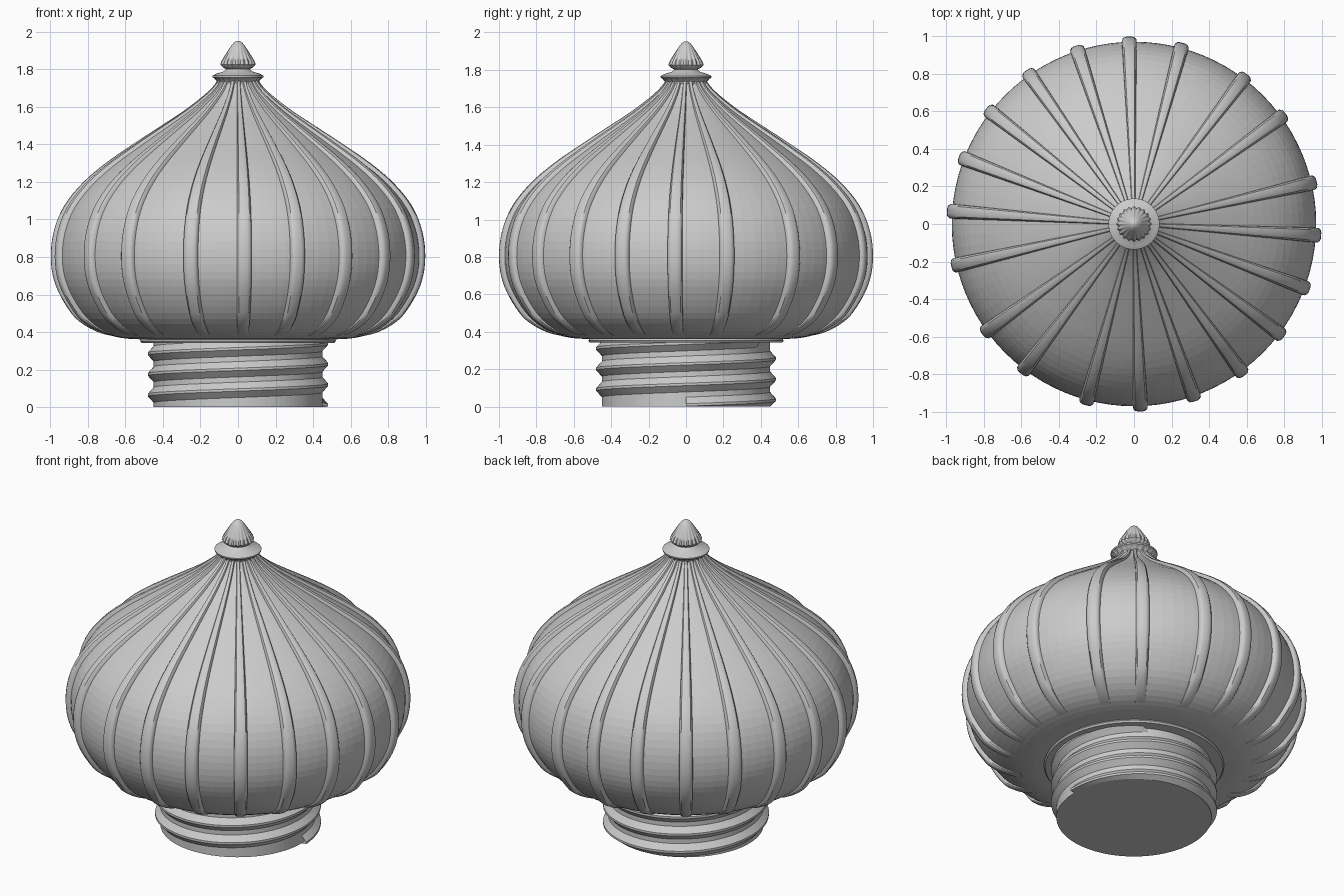
import bpy, bmesh, math
from mathutils import Vector

if "Cube" in bpy.data.objects:
    bpy.data.objects.remove(bpy.data.objects["Cube"])


def make(name, grid, wrap, caps=False, smooth=None):
    """Skin a list of vertex rows; wrap closes each row, caps fill both ends."""
    bm = bmesh.new()
    rows = [[bm.verts.new(p) for p in row] for row in grid]
    n = len(rows[0])
    for a, b in zip(rows, rows[1:]):
        for j in range(n if wrap else n - 1):
            k = (j + 1) % n
            bm.faces.new((a[j], a[k], b[k], b[j]))
    if caps:
        bm.faces.new(rows[0])
        bm.faces.new(rows[-1])
    bmesh.ops.remove_doubles(bm, verts=bm.verts, dist=0.00005)
    bmesh.ops.recalc_face_normals(bm, faces=bm.faces)
    me = bpy.data.meshes.new(name)
    bm.to_mesh(me)
    bm.free()
    ob = bpy.data.objects.new(name, me)
    bpy.context.collection.objects.link(ob)
    if smooth:
        bpy.ops.object.select_all(action='DESELECT')
        ob.select_set(True)
        bpy.context.view_layer.objects.active = ob
        bpy.ops.object.shade_smooth_by_angle(angle=math.radians(smooth))
    return ob


def spline(pts, steps):
    """Catmull-Rom curve through (r, z) points."""
    v = [Vector(p) for p in pts]
    v = [2 * v[0] - v[1]] + v + [2 * v[-1] - v[-2]]
    out = []
    for a, b, c, d in zip(v, v[1:], v[2:], v[3:]):
        for s in range(steps):
            t = s / steps
            out.append(0.5 * (2 * b + (c - a) * t + (2 * a - 5 * b + 4 * c - d) * t * t
                              + (3 * b - a - 3 * c + d) * t ** 3))
    return out + [v[-2]]


def revolve(name, prof, segs, flute=None, count=20, smooth=None):
    grid = []
    for i, (r, z) in enumerate(prof):
        row = []
        for j in range(segs):
            a = math.tau * j / segs
            k = r * (1 + (flute[i] if flute else 0) * math.cos(count * a))
            row.append((k * math.cos(a), k * math.sin(a), z))
        grid.append(row)
    return make(name, grid, True, True, smooth)


# Onion dome
dome_pts = [(0.50, 0.36), (0.62, 0.368), (0.73, 0.40), (0.83, 0.47), (0.905, 0.57),
            (0.955, 0.68), (0.972, 0.80), (0.957, 0.93), (0.905, 1.06), (0.81, 1.18),
            (0.69, 1.285), (0.55, 1.385), (0.41, 1.48), (0.285, 1.565), (0.195, 1.635),
            (0.135, 1.69), (0.10, 1.735)]
dome_curve = spline(dome_pts, 3)
revolve("onion_dome", dome_curve, 96)

# Ribs following the dome, tapering to the top and fading at the underside
path = spline(dome_pts, 4)[6:]
section = [(-1, -0.4), (-0.95, 0.45), (-0.72, 0.85), (-0.35, 1),
           (0.35, 1), (0.72, 0.85), (0.95, 0.45), (1, -0.4)]
angles = [91.5, 75, 53, 36, 13, -3.5, -20.5, -37, -54, -71,
          -88, -105, -127, -144, -167, 176, 159, 142, 125, 108]
for n, deg in enumerate(angles):
    a = math.radians(deg)
    radial = Vector((math.cos(a), math.sin(a), 0))
    side = Vector((-math.sin(a), math.cos(a), 0))
    grid = []
    for i, p in enumerate(path):
        t = (path[min(i + 1, len(path) - 1)] - path[max(i - 1, 0)]).normalized()
        out = radial * t.y - Vector((0, 0, t.x))
        fade = min(1, i / 7)
        h = (0.009 + 0.019 * min(1, p.x / 0.95)) * fade
        w = 0.006 + 0.034 * p.x / 0.97
        base = radial * p.x + Vector((0, 0, p.y))
        grid.append([base + side * (w * u) + out * (h * v if v > 0 else v * 0.02)
                     for u, v in section])
    make("rib_%02d" % (n + 1), grid, True, True, 35)

# Lip under the dome
revolve("dome_lip", [(0.44, 0.342), (0.515, 0.342), (0.522, 0.352), (0.515, 0.368), (0.44, 0.368)], 96)

# Screw neck with a helical thread
pitch, top, segs = 0.11, 0.35, 96
shape = [(0.0, 0.45), (0.028, 0.45), (0.062, 0.481), (0.075, 0.481)]
grid = []
for turn in range(-1, 5):
    for dz, r in shape:
        row = []
        for j in range(segs + 1):
            a = math.tau * j / segs
            z = (turn + j / segs) * pitch + dz + 0.05
            rr = r if 0 < z < top else 0.45
            row.append((rr * math.cos(a), rr * math.sin(a), min(max(z, 0), top)))
        grid.append(row)
make("screw_thread", grid, False)
revolve("neck_core", [(0.45, 0.0), (0.45, 0.35)], 96)

# Fluted collar and disc below the finial
revolve("collar", [(0.09, 1.70), (0.108, 1.725), (0.108, 1.737), (0.122, 1.752), (0.135, 1.758),
                   (0.136, 1.767), (0.115, 1.778), (0.075, 1.79), (0.055, 1.81)],
        120, [0.03, 0.04, 0.05, 0.03, 0, 0, 0, 0, 0], 20, 35)

# Pointed finial with fluted base
revolve("finial", [(0.05, 1.795), (0.078, 1.812), (0.090, 1.826), (0.086, 1.842), (0.072, 1.868),
                   (0.056, 1.895), (0.040, 1.922), (0.024, 1.942), (0.010, 1.951), (0.001, 1.953)],
        120, [0, 0.04, 0.05, 0.05, 0.04, 0.02, 0, 0, 0, 0], 20, 35)
